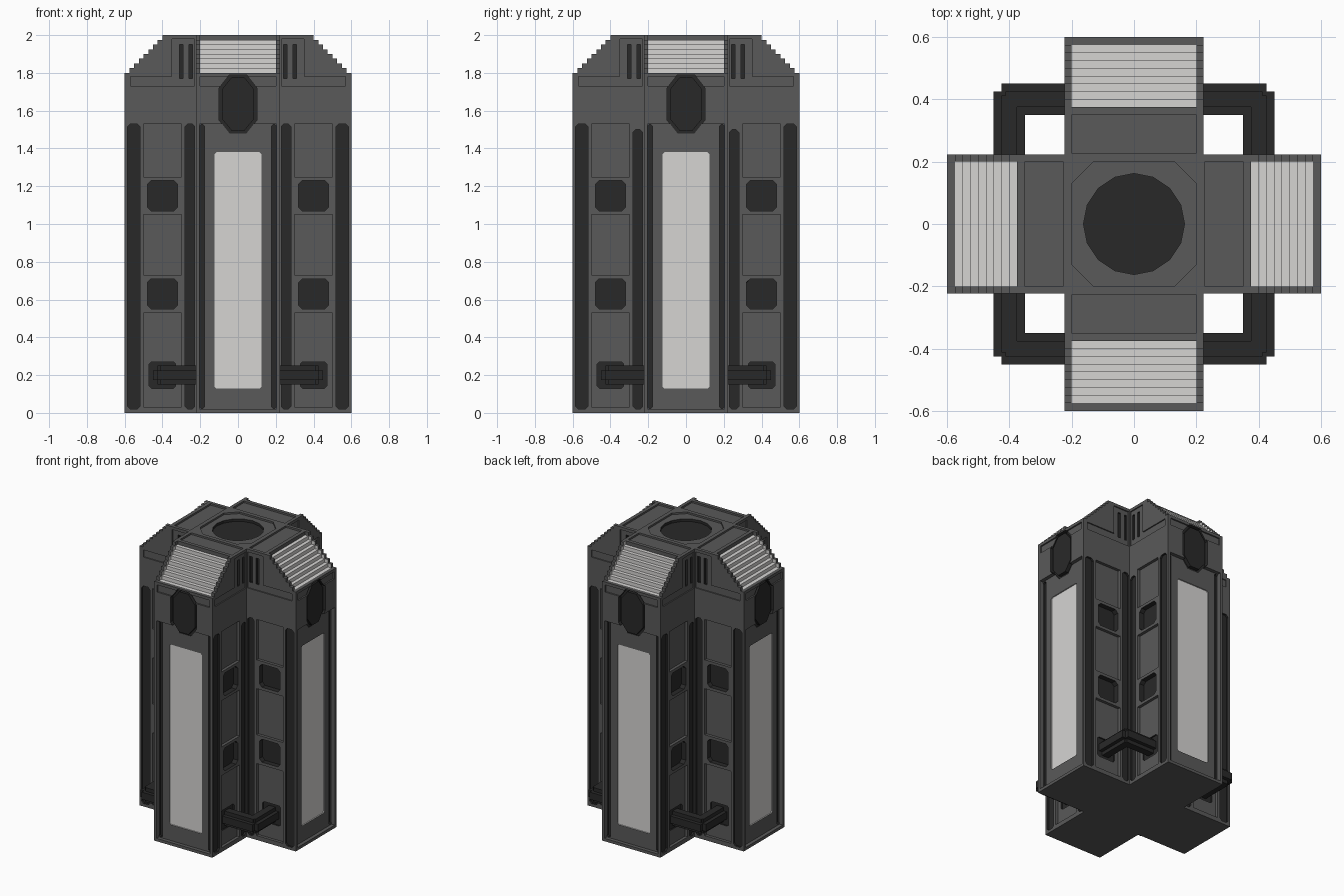
import bpy, bmesh, math
from mathutils import Matrix, Vector

if "Cube" in bpy.data.objects:
    bpy.data.objects.remove(bpy.data.objects["Cube"])

END, SIDE, TOP = 0.6, 0.223, 2.0   # arm length, arm half width, height
STEP, STEPS = 0.025, 8
GREY, DARK, LIGHT = 0, 1, 2


def material(name, rgb):
    m = bpy.data.materials.new(name)
    m.use_nodes = True
    m.diffuse_color = (*rgb, 1)
    m.node_tree.nodes["Principled BSDF"].inputs["Base Color"].default_value = (*rgb, 1)
    return m


MATS = [material("mid grey", (0.1, 0.1, 0.1)),
        material("dark grey", (0.022, 0.022, 0.022)),
        material("pale grey", (0.67, 0.66, 0.65))]


def spin(k):
    return Matrix.Rotation(k * math.pi / 2, 4, 'Z')


def upright(k):
    # profile x runs sideways, profile y runs up, depth runs outward
    return spin(k) @ Matrix.Rotation(math.pi / 2, 4, 'X')


def prism(bm, pts, a, b, mat, place):
    low, high = ([bm.verts.new(place @ Vector((u, v, w))) for u, v in pts] for w in (a, b))
    n = len(pts)
    faces = [bm.faces.new(low), bm.faces.new(high)]
    faces += [bm.faces.new((low[i], low[(i + 1) % n], high[(i + 1) % n], high[i])) for i in range(n)]
    for f in faces:
        f.material_index = mat


def rect(x0, x1, y0, y1, cx=0.0, cy=None):
    # rectangle with cut corners when cx is given
    if not cx:
        return [(x0, y0), (x1, y0), (x1, y1), (x0, y1)]
    cy = cx if cy is None else cy
    return [(x0 + cx, y0), (x1 - cx, y0), (x1, y0 + cy), (x1, y1 - cy),
            (x1 - cx, y1), (x0 + cx, y1), (x0, y1 - cy), (x0, y0 + cy)]


def make(name, bm):
    bmesh.ops.recalc_face_normals(bm, faces=bm.faces)
    me = bpy.data.meshes.new(name)
    bm.to_mesh(me)
    bm.free()
    for m in MATS:
        me.materials.append(m)
    ob = bpy.data.objects.new(name, me)
    bpy.context.scene.collection.objects.link(ob)
    return ob


def stairs(x, z):
    pts = []
    for i in range(STEPS):
        pts += [(x - STEP * i, z + STEP * i), (x - STEP * (i + 1), z + STEP * i)]
    return pts


# Two crossed arms with stepped shoulders
def arm(name, k):
    bm = bmesh.new()
    half = stairs(END, 1.8) + [(END - STEP * STEPS, TOP)]
    pts = [(-END, 0), (END, 0)] + half + [(-x, z) for x, z in reversed(half)]
    prism(bm, pts, -SIDE, SIDE, GREY, upright(k))
    return make(name, bm)


tower = arm("tower_body", 0)
cross_arm = arm("cross_arm_helper", 1)

shallow, deep = bmesh.new(), bmesh.new()


def carve(bm, pts, wall, depth, mat, k):
    prism(bm, pts, wall - depth, wall + 0.004, mat, upright(k))


for k in range(4):
    # Arm end: trim band, sunken field, vent, long window and edge grooves
    carve(shallow, rect(-0.2, 0.2, 1.73, 1.78), END, 0.01, GREY, k)
    carve(shallow, rect(-0.205, 0.205, 0.02, 1.53), END, 0.025, GREY, k)
    carve(deep, rect(-0.1, 0.1, 1.48, 1.79, 0.055, 0.07), END, 0.03, DARK, k)
    carve(deep, rect(-0.125, 0.125, 0.13, 1.38, 0.01), END, 0.032, LIGHT, k)
    # Pale stepped roof set into the shoulder
    roof = stairs(END - STEP, 1.8) + [(0.375, 2.1), (0.58, 2.1), (0.58, 1.8)]
    prism(deep, roof[1:], -0.2, 0.2, LIGHT, upright(k))
    # Roof recess of each arm
    prism(shallow, rect(-0.2, 0.2, 0.228, 0.35), TOP - 0.012, TOP + 0.01, GREY, spin(k))

    inner_top = 1.5 if k % 2 else 1.53
    for s in (-1, 1):
        def flip(pts):
            return [(s * x, z) for x, z in pts]
        carve(deep, flip(rect(0.178, 0.203, 0.024, 1.526, 0.008)), END, 0.04, DARK, k)
        # Side walls: panels, square ports, grooves, slots and pipe socket
        for z0, z1 in ((0.03, 0.53), (0.73, 1.05), (1.25, 1.53)):
            carve(shallow, flip(rect(0.3, 0.5, z0, z1)), SIDE, 0.02, GREY, k)
        for z in (0.63, 1.15):
            carve(deep, flip(rect(0.32, 0.48, z - 0.08, z + 0.08, 0.02)), SIDE, 0.035, DARK, k)
        for x0, x1, z1 in ((0.229, 0.28, inner_top), (0.52, 0.585, 1.53)):
            carve(deep, flip(rect(x0, x1, 0.02, z1, 0.015)), SIDE, 0.014, DARK, k)
        carve(shallow, flip([(0.229, 1.73), (0.57, 1.73), (0.57, 1.78), (0.35, 1.78),
                             (0.35, 1.98), (0.229, 1.98)]), SIDE, 0.008, GREY, k)
        for x in (0.25, 0.3):
            carve(deep, flip(rect(x - 0.01, x + 0.01, 1.77, 1.95)), SIDE, 0.022, DARK, k)
        carve(deep, flip(rect(0.33, 0.47, 0.13, 0.27, 0.012)), SIDE, 0.03, DARK, k)

# Roof centre: octagonal recess with a dark round hatch
prism(shallow, rect(-0.2, 0.2, -0.2, 0.2, 0.07), TOP - 0.012, TOP + 0.01, GREY, spin(0))
hatch = [(0.162 * math.cos(i * math.pi / 8), 0.162 * math.sin(i * math.pi / 8)) for i in range(16)]
prism(deep, hatch, TOP - 0.03, TOP + 0.01, DARK, spin(0))

helpers = [cross_arm, make("shallow_cutter", shallow), make("deep_cutter", deep)]
for h, op in zip(helpers, ('UNION', 'DIFFERENCE', 'DIFFERENCE')):
    h.hide_render = True
    mod = tower.modifiers.new(h.name, 'BOOLEAN')
    mod.object, mod.operation, mod.solver = h, op, 'EXACT'

# Bake the cuts and drop the helpers
bpy.context.view_layer.update()
baked = bpy.data.meshes.new_from_object(tower.evaluated_get(bpy.context.evaluated_depsgraph_get()))
tower.modifiers.clear()
tower.data = baked
for h in helpers:
    bpy.data.objects.remove(h)

# The lip above the stepped roof stays grey
for p in baked.polygons:
    if p.material_index == LIGHT and p.center.z > 1.976:
        p.material_index = GREY


# Stepped elbow pipes joining neighbouring arms
def elbow(inner, outer, notch):
    start = 0.195
    return [(start, -outer), (outer - notch, -outer), (outer - notch, notch - outer),
            (outer, notch - outer), (outer, -start), (inner, -start), (inner, -inner), (start, -inner)]


for k, (end, corner) in enumerate((("front", "front_left"), ("left", "back_left"),
                                   ("back", "back_right"), ("right", "front_right"))):
    bm = bmesh.new()
    prism(bm, elbow(0.35, 0.45, 0.025), 0.175, 0.225, DARK, spin(k))
    prism(bm, elbow(0.375, 0.425, 0.012), 0.15, 0.25, DARK, spin(k))
    make("elbow_pipe_" + corner, bm)

    # Vent cover hanging over the sunken field
    bm = bmesh.new()
    prism(bm, rect(-0.085, 0.085, 1.495, 1.775, 0.05, 0.062), END - 0.05, END - 0.006, DARK, upright(k))
    make("vent_cover_" + end, bm)
